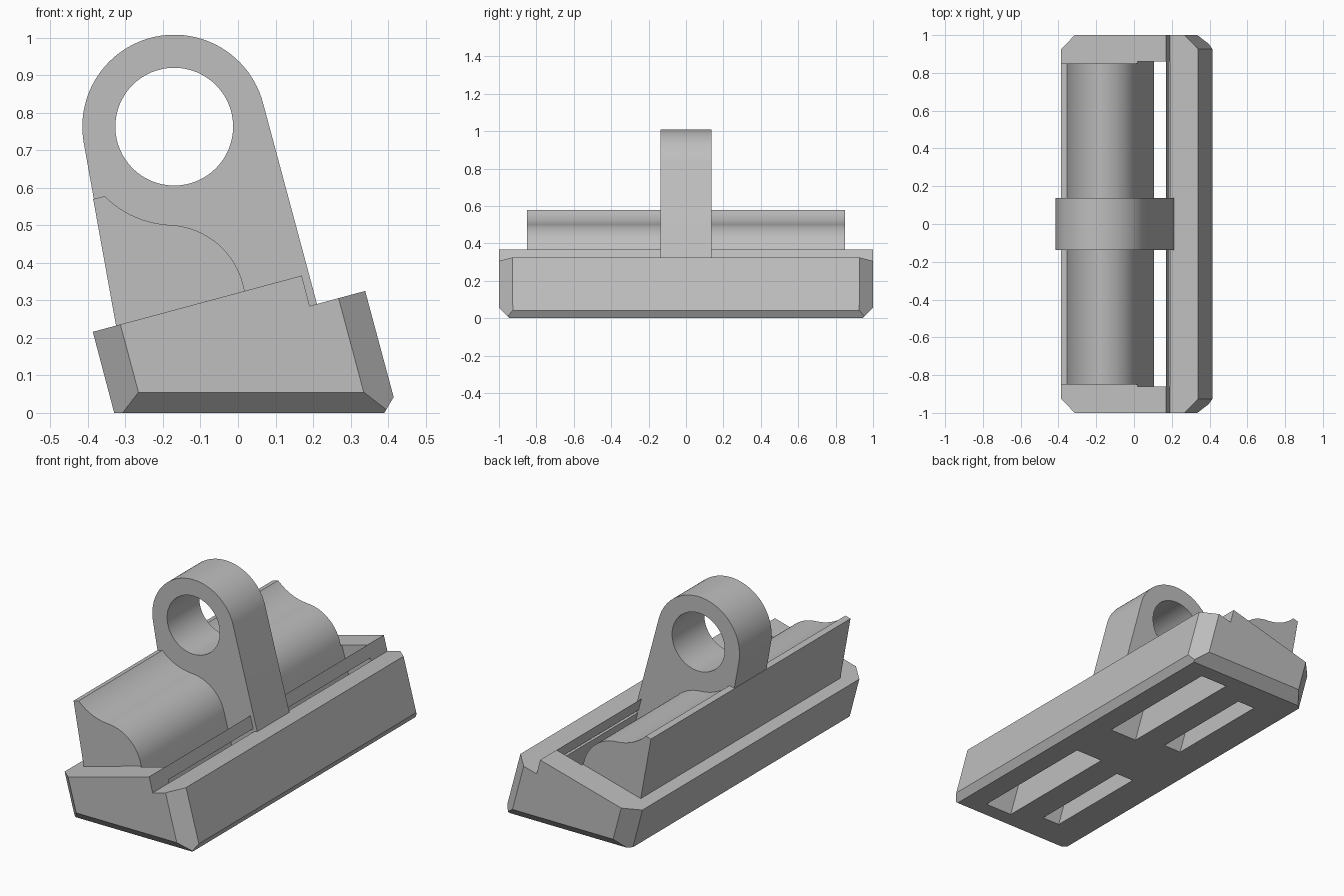
import bpy, bmesh
from math import sin, cos, radians
from mathutils import Vector

old = bpy.data.objects.get("Cube")
if old:
    bpy.data.objects.remove(old, do_unlink=True)

grey = bpy.data.materials.new("plain_grey")
grey.use_nodes = True
grey.diffuse_color = (0.52, 0.52, 0.52, 1)
grey.node_tree.nodes["Principled BSDF"].inputs["Base Color"].default_value = (0.52, 0.52, 0.52, 1)

TILT = radians(15)
ACROSS = Vector((cos(TILT), 0, sin(TILT)))   # tilted width direction


def arc(cx, cz, r, start, end, n):
    """Points of an arc, angles in degrees."""
    angles = [radians(start + (end - start) * i / n) for i in range(n + 1)]
    return [(cx + r * cos(a), cz + r * sin(a)) for a in angles]


def lean(x, z):
    """Point at height z on the tilted line that meets the ground at x."""
    return (x - z * sin(TILT) / cos(TILT), z)


def prism(name, profile, y0, y1, cuts=()):
    """Extrude an x-z profile along y, then trim it with planes."""
    bm = bmesh.new()
    face = bm.faces.new([bm.verts.new((x, y0, z)) for x, z in profile])
    ext = bmesh.ops.extrude_face_region(bm, geom=[face])["geom"]
    moved = [v for v in ext if isinstance(v, bmesh.types.BMVert)]
    bmesh.ops.translate(bm, vec=(0, y1 - y0, 0), verts=moved)
    bmesh.ops.recalc_face_normals(bm, faces=bm.faces)
    for point, normal in cuts:
        geom = bm.verts[:] + bm.edges[:] + bm.faces[:]
        bmesh.ops.bisect_plane(bm, geom=geom, plane_co=point, plane_no=normal,
                               clear_outer=True)
        bmesh.ops.holes_fill(bm, edges=[e for e in bm.edges if e.is_boundary])
    bmesh.ops.recalc_face_normals(bm, faces=bm.faces)
    mesh = bpy.data.meshes.new(name)
    bm.to_mesh(mesh)
    bm.free()
    mesh.materials.append(grey)
    obj = bpy.data.objects.new(name, mesh)
    bpy.context.collection.objects.link(obj)
    return obj


def activate(obj):
    bpy.ops.object.select_all(action='DESELECT')
    obj.select_set(True)
    bpy.context.view_layer.objects.active = obj


def carve(obj, cutter):
    cutter.hide_render = True
    mod = obj.modifiers.new("carve", 'BOOLEAN')
    mod.operation = 'DIFFERENCE'
    mod.solver = 'EXACT'
    mod.object = cutter
    activate(obj)
    bpy.ops.object.modifier_apply(modifier=mod.name)


# Base tray: tilted block with chamfered corners and end undersides
base_profile = [(-0.33, 0), (0.39, 0), (0.415, 0.042), (0.339, 0.325),
                (0.191, 0.285), (0.17, 0.366), (-0.387, 0.216)]
trims = []
for side in (-1, 1):
    end = Vector((0, side, 0))
    trims.append((end * 0.945, end - Vector((0, 0, 1))))
    trims.append((ACROSS * 0.338 + end, ACROSS + end))
    trims.append((ACROSS * -0.242 + end, end - ACROSS))
base = prism("base_tray", base_profile, -1, 1, trims)

# Long wedge cover with a wavy top
cover_profile = ([(-0.386, 0.57)] + arc(-0.17, 0.763, 0.262, 225, 266, 14)
                 + arc(-0.19, 0.291, 0.21, 90, 15, 20)
                 + [lean(0.105, 0.27), (-0.322, 0.215)])
cover = prism("wedge_cover", cover_profile, -0.85, 0.85)

# Upright lug with a round eye
lug_profile = arc(-0.17, 0.763, 0.245, 15, 190, 48) + [(-0.291, 0.05), (0.275, 0.05)]
lug = prism("eye_lug", lug_profile, -0.137, 0.137)
eye = prism("eye_cutter", arc(-0.17, 0.763, 0.157, 0, 354.375, 63), -0.3, 0.3)
carve(lug, eye)
cutters = [eye]

# Wide through slots beside the cover, narrow pockets beneath it
slot_profile = [lean(0.105, -0.1), lean(0.2675, -0.1), lean(0.2675, 0.5), lean(0.105, 0.5)]
pocket_profile = [lean(-0.15, -0.1), lean(-0.045, -0.1), lean(-0.045, 0.37), lean(-0.15, 0.37)]
for side in (-1, 1):
    slot = prism("slot_cutter", slot_profile, side * 0.137, side * 0.86)
    pocket = prism("pocket_cutter", pocket_profile, side * 0.19, side * 0.78)
    carve(base, slot)
    carve(base, pocket)
    carve(cover, pocket)
    cutters += [slot, pocket]

for cutter in cutters:
    bpy.data.objects.remove(cutter, do_unlink=True)

# Round surfaces smooth, corners sharp
for obj in (base, cover, lug):
    activate(obj)
    bpy.ops.object.shade_smooth_by_angle(angle=radians(25))
